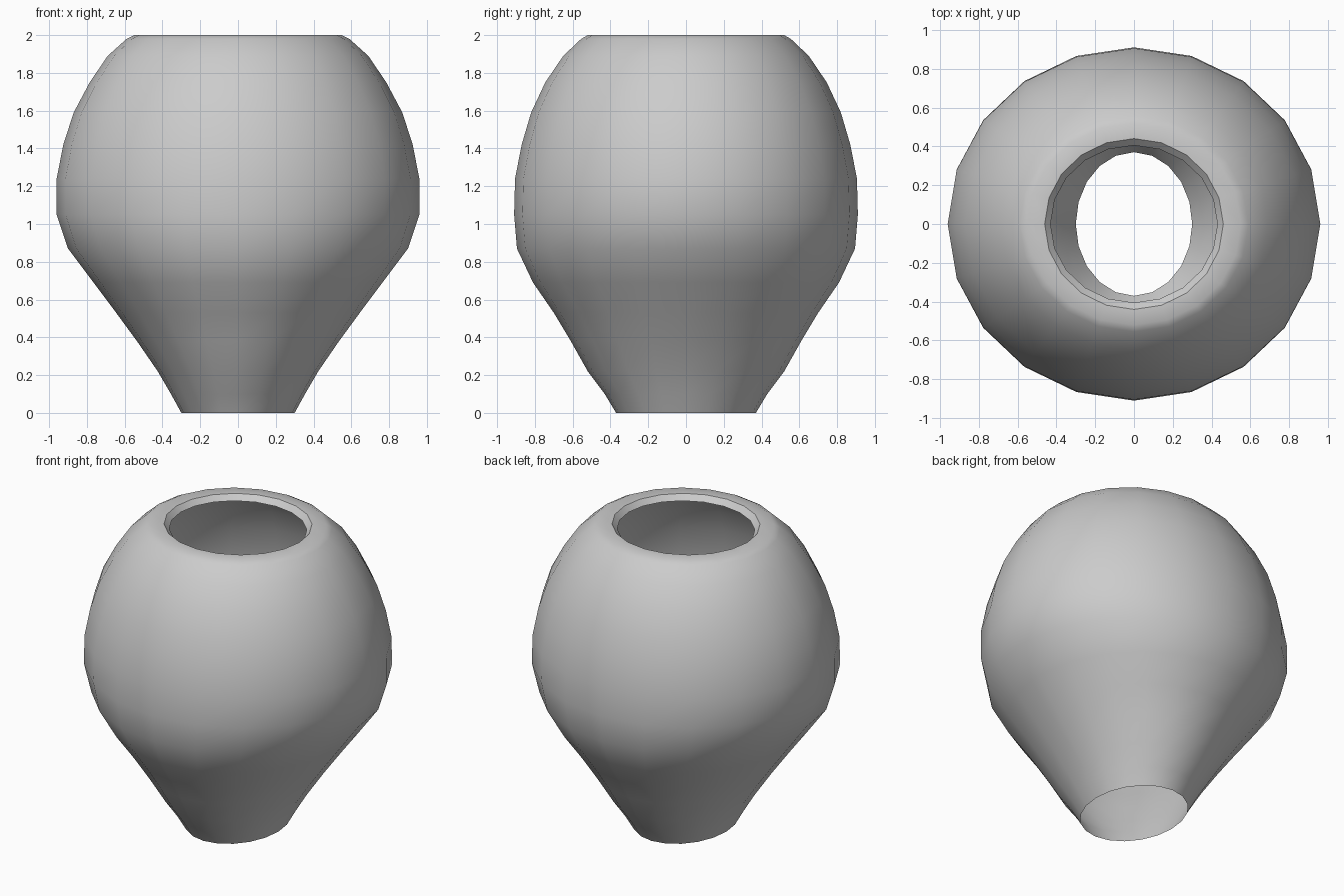
import bpy, bmesh
from math import cos, sin, pi, radians

if "Cube" in bpy.data.objects:
    bpy.data.objects.remove(bpy.data.objects["Cube"])

SIDES = 20
# Oval rings from foot to inner lip: (x radius, y radius, height)
RINGS = [
    (0.30, 0.37, 0.00), (0.355, 0.43, 0.10), (0.425, 0.52, 0.22),
    (0.535, 0.61, 0.38), (0.645, 0.70, 0.53), (0.765, 0.81, 0.69),
    (0.90, 0.895, 0.87), (0.96, 0.91, 1.05), (0.96, 0.905, 1.24),
    (0.925, 0.87, 1.42), (0.87, 0.82, 1.59), (0.785, 0.745, 1.75),
    (0.69, 0.65, 1.89), (0.59, 0.555, 1.98), (0.55, 0.52, 2.00),
    (0.46, 0.44, 2.00), (0.43, 0.405, 1.965),
]

# Vase shell: open at the foot and mouth, short lip turned inward
bm = bmesh.new()
loops = []
for rx, ry, z in RINGS:
    loops.append([bm.verts.new((rx * cos(2 * pi * i / SIDES),
                                ry * sin(2 * pi * i / SIDES), z))
                  for i in range(SIDES)])
for low, high in zip(loops, loops[1:]):
    for i in range(SIDES):
        j = (i + 1) % SIDES
        bm.faces.new((low[i], low[j], high[j], high[i]))

mesh = bpy.data.meshes.new("vase_shell")
bm.to_mesh(mesh)
bm.free()
vase = bpy.data.objects.new("vase_shell", mesh)
bpy.context.collection.objects.link(vase)

# Smooth sides with a crisp mouth edge
bpy.context.view_layer.objects.active = vase
vase.select_set(True)
bpy.ops.object.shade_smooth_by_angle(angle=radians(35))
